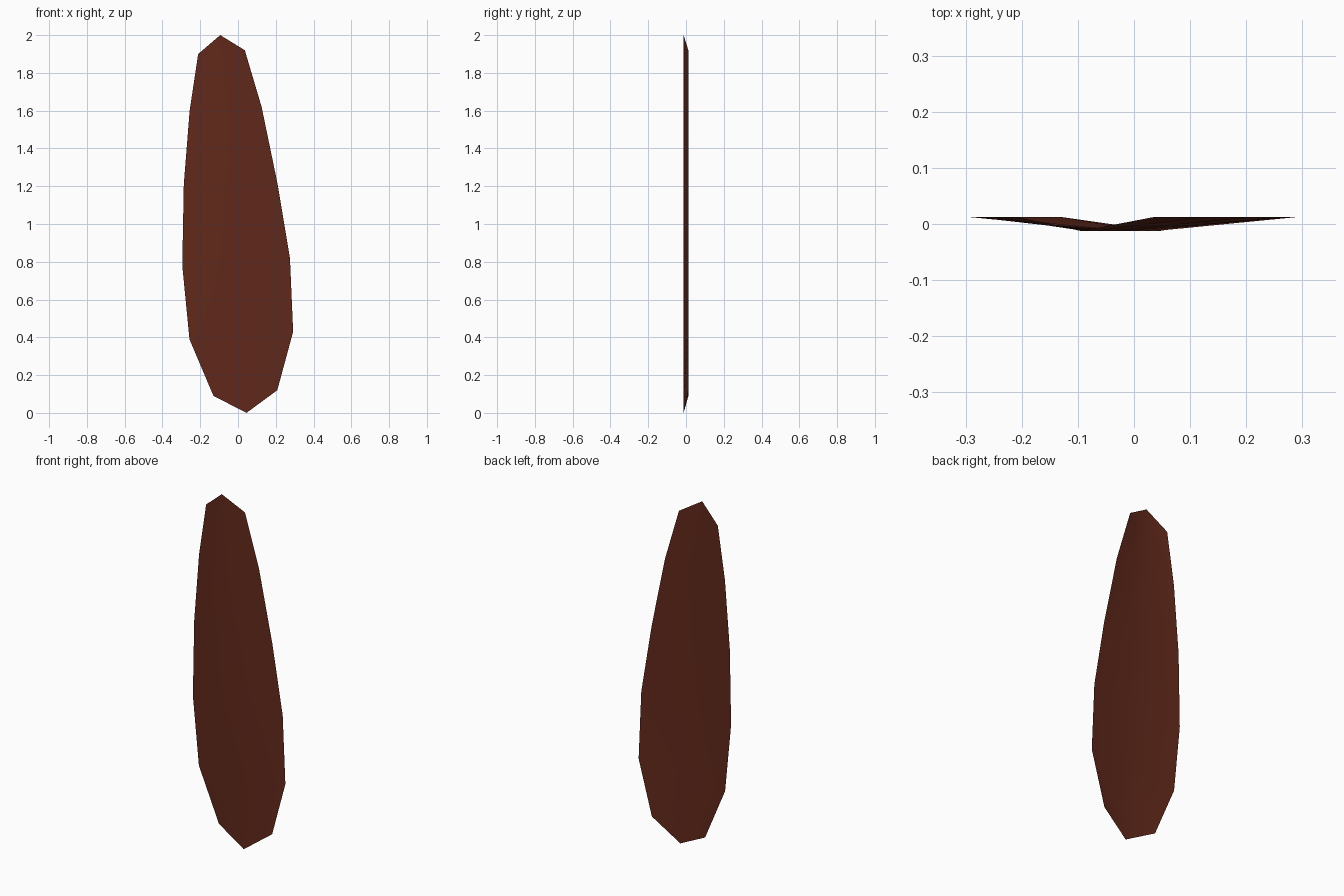
import bpy, bmesh

if "Cube" in bpy.data.objects:
    bpy.data.objects.remove(bpy.data.objects["Cube"])

# Rows from bottom to top: left x, left z, right x, right z
ROWS = [
    (-0.130, 0.09, 0.208, 0.12),
    (-0.257, 0.39, 0.292, 0.43),
    (-0.295, 0.78, 0.275, 0.82),
    (-0.287, 1.21, 0.210, 1.21),
    (-0.256, 1.60, 0.125, 1.62),
    (-0.211, 1.90, 0.036, 1.92),
]
BASE, TIP = (0.045, 0.0), (-0.094, 2.0)
RIB_Y, EDGE_Y = -0.0125, 0.0125

bm = bmesh.new()


def rib_point(z):
    t = z / 2
    return bm.verts.new((BASE[0] + (TIP[0] - BASE[0]) * t, RIB_Y, z))


# Midrib with the left and right edges folded back
base, tip = rib_point(0.0), rib_point(2.0)
rib, left, right = [], [], []
for lx, lz, rx, rz in ROWS:
    rib.append(rib_point((lz + rz) / 2))
    left.append(bm.verts.new((lx, EDGE_Y, lz)))
    right.append(bm.verts.new((rx, EDGE_Y, rz)))

# Blade halves, closed by triangles at both ends
for i in range(len(ROWS) - 1):
    bm.faces.new((left[i], rib[i], rib[i + 1], left[i + 1]))
    bm.faces.new((rib[i], right[i], right[i + 1], rib[i + 1]))
bm.faces.new((base, rib[0], left[0]))
bm.faces.new((base, right[0], rib[0]))
bm.faces.new((tip, left[-1], rib[-1]))
bm.faces.new((tip, rib[-1], right[-1]))
bmesh.ops.recalc_face_normals(bm, faces=bm.faces)
if sum(f.normal.y for f in bm.faces) > 0:
    bmesh.ops.reverse_faces(bm, faces=bm.faces)

mesh = bpy.data.meshes.new("leaf_blade")
bm.to_mesh(mesh)
bm.free()
for p in mesh.polygons:
    p.use_smooth = True
leaf = bpy.data.objects.new("leaf_blade", mesh)
bpy.context.collection.objects.link(leaf)

# Dark red-brown
mat = bpy.data.materials.new("leaf_brown")
mat.diffuse_color = (0.12, 0.022, 0.011, 1)
mat.use_nodes = True
mat.node_tree.nodes["Principled BSDF"].inputs["Base Color"].default_value = mat.diffuse_color
mesh.materials.append(mat)
